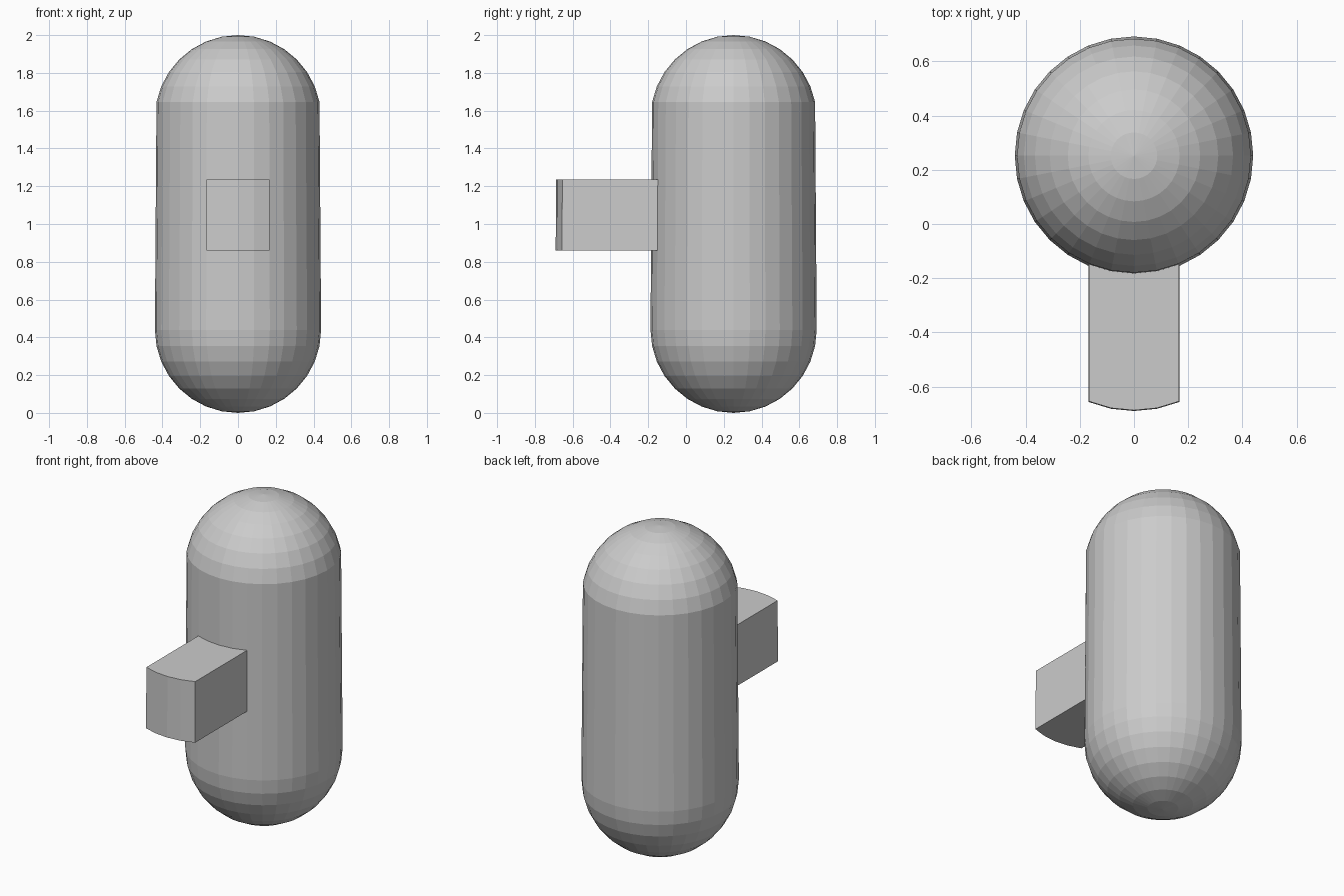
import bpy, bmesh
from math import sin, cos, pi

if "Cube" in bpy.data.objects:
    bpy.data.objects.remove(bpy.data.objects["Cube"])

R, SEG, CY = 0.44, 32, 0.252
STEP = pi / 16

# Capsule profile (radius, z): lower half dome, straight body, upper dome
profile = [(R * sin(i * STEP), R - R * cos(i * STEP)) for i in range(1, 9)]
top_r = R * cos(STEP)
top_z = 2 - R + R * sin(STEP)
for z in (0.86, 1.235):
    t = (z - R) / (top_z - R)
    profile.append((R + (top_r - R) * t, z))
profile += [(R * cos(i * STEP), 2 - R + R * sin(i * STEP)) for i in range(1, 8)]

# Revolve the profile around the body axis
bm = bmesh.new()
rings = [[bm.verts.new((r * sin(2 * pi * k / SEG), CY - r * cos(2 * pi * k / SEG), z))
          for k in range(SEG)] for r, z in profile]
bottom = bm.verts.new((0, CY, 0))
top = bm.verts.new((0, CY, 2))
arm_faces = []
for j in range(len(rings) - 1):
    for k in range(SEG):
        n = (k + 1) % SEG
        f = bm.faces.new((rings[j][k], rings[j][n], rings[j + 1][n], rings[j + 1][k]))
        if j == 8 and k in (SEG - 2, SEG - 1, 0, 1):
            arm_faces.append(f)
for k in range(SEG):
    n = (k + 1) % SEG
    bm.faces.new((bottom, rings[0][n], rings[0][k]))
    bm.faces.new((top, rings[-1][k], rings[-1][n]))

# Front block, extruded straight forward from the body
ext = bmesh.ops.extrude_face_region(bm, geom=arm_faces)
moved = [v for v in ext["geom"] if isinstance(v, bmesh.types.BMVert)]
bmesh.ops.translate(bm, verts=moved, vec=(0, -0.505, 0))
left = [f for f in arm_faces if f.is_valid]
if left:
    bmesh.ops.delete(bm, geom=left, context='FACES')
for v in moved:
    v.co.z = 0.86 if v.co.z < 1 else 1.235
bmesh.ops.recalc_face_normals(bm, faces=bm.faces[:])

mesh = bpy.data.meshes.new("capsule_body")
bm.to_mesh(mesh)
bm.free()
bpy.context.collection.objects.link(bpy.data.objects.new("capsule_body", mesh))
